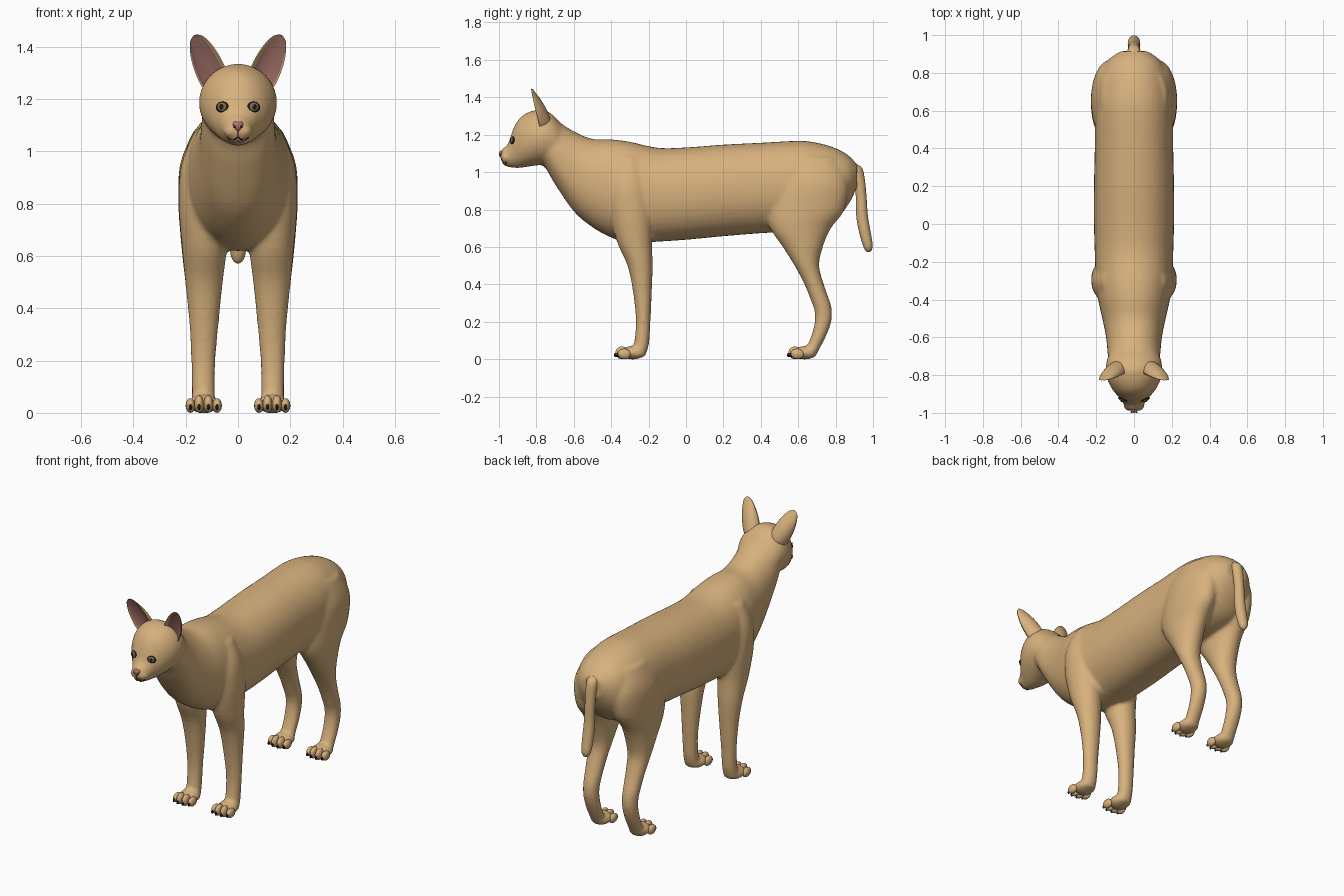
import bpy, bmesh, math
from mathutils import Vector, Matrix

if "Cube" in bpy.data.objects:
    bpy.data.objects.remove(bpy.data.objects["Cube"])


def mat(name, rgb):
    m = bpy.data.materials.new(name)
    m.diffuse_color = (*rgb, 1)
    m.use_nodes = True
    m.node_tree.nodes["Principled BSDF"].inputs["Base Color"].default_value = m.diffuse_color
    return m


FUR = mat("tan fur", (0.68, 0.44, 0.205))
PINK = mat("inner ear pink", (0.36, 0.165, 0.135))
NOSE = mat("nose pink", (0.42, 0.17, 0.14))
BLACK = mat("black", (0.012, 0.011, 0.01))
IRIS = mat("iris brown", (0.22, 0.15, 0.075))
WHITE = mat("eye glint", (0.85, 0.85, 0.82))


def finish(bm, name, *mats):
    bmesh.ops.recalc_face_normals(bm, faces=bm.faces)
    me = bpy.data.meshes.new(name)
    bm.to_mesh(me)
    bm.free()
    for m in mats:
        me.materials.append(m)
    for p in me.polygons:
        p.use_smooth = True
    ob = bpy.data.objects.new(name, me)
    bpy.context.collection.objects.link(ob)
    return ob


def spline(rows, n=4):
    out = []
    for i in range(len(rows) - 1):
        a, b = rows[max(i - 1, 0)], rows[i]
        c, d = rows[i + 1], rows[min(i + 2, len(rows) - 1)]
        for k in range(n):
            t = k / n
            out.append([0.5 * (2 * q + (r - p) * t + (2 * p - 5 * q + 4 * r - s) * t * t
                               + (3 * q - p - 3 * r + s) * t ** 3)
                        for p, q, r, s in zip(a, b, c, d)])
    return out + [list(rows[-1])]


def loft(bm, rings):
    vs = [[bm.verts.new(p) for p in r] for r in rings]
    n = len(vs[0])
    for a, b in zip(vs, vs[1:]):
        for i in range(n):
            j = (i + 1) % n
            f = bm.faces.new((a[i], a[j], b[j], b[i]))
            f.material_index = 0
    bm.faces.new(vs[0])
    bm.faces.new(vs[-1])
    return vs


def sup(v, e):
    return math.copysign(abs(v) ** e, v)


def circle(n, e=1.0):
    return [(sup(math.cos(2 * math.pi * i / n), e), sup(math.sin(2 * math.pi * i / n), e)) for i in range(n)]


def along_y(bm, rows, e=1.0):      # rows: y, top, bottom, half width
    loft(bm, [[(c * w, y, (t + b) / 2 + s * (t - b) / 2) for c, s in circle(40, e)]
              for y, t, b, w in spline(rows)])


def along_z(bm, rows, side=1, n=32):     # rows: z, y front, y back, x inner, x outer
    loft(bm, [[(side * ((p + q) / 2 + c * (q - p) / 2), (f + k) / 2 + s * (k - f) / 2, z)
               for c, s in circle(n)] for z, f, k, p, q in spline(rows)])


def ball(bm, loc, size, rot=None, seg=20):
    m = Matrix.Translation(loc) @ (rot or Matrix()) @ Matrix.Diagonal((*size, 1))
    return bmesh.ops.create_uvsphere(bm, u_segments=seg, v_segments=seg // 2, radius=1, matrix=m)["verts"]


# body: trunk, head and legs fused into one smooth skin
bm = bmesh.new()
along_y(bm, [(-.80, 1.27, 1.07, .09), (-.75, 1.295, 1.02, .125), (-.70, 1.28, .935, .138),
             (-.60, 1.218, .79, .148), (-.50, 1.177, .705, .168), (-.40, 1.175, .65, .19),
             (-.30, 1.162, .62, .203), (-.15, 1.13, .628, .208), (0, 1.132, .638, .212),
             (.2, 1.147, .657, .212), (.4, 1.157, .673, .208), (.6, 1.167, .685, .208),
             (.7, 1.157, .70, .198), (.8, 1.128, .745, .176), (.87, 1.088, .83, .135),
             (.915, 1.04, .92, .07)], .93)
along_y(bm, [(-.99, 1.115, 1.07, .016), (-.975, 1.13, 1.045, .04), (-.95, 1.155, 1.028, .056),
             (-.92, 1.24, 1.022, .078), (-.88, 1.298, 1.023, .112), (-.82, 1.328, 1.033, .142),
             (-.76, 1.333, 1.04, .149), (-.70, 1.295, 1.05, .137), (-.64, 1.22, 1.06, .1)])
ball(bm, (0, -.948, 1.047), (.034, .027, .02))
FRONT = [(.012, -.29, -.22, .085, .18), (.08, -.278, -.198, .088, .177), (.2, -.268, -.19, .086, .179),
         (.35, -.282, -.183, .073, .187), (.5, -.313, -.178, .058, .202), (.63, -.37, -.182, .043, .214),
         (.8, -.41, -.178, .04, .227), (.95, -.41, -.2, .04, .217), (1.08, -.37, -.24, .05, .165)]
HIND = [(.012, .62, .69, .085, .18), (.06, .642, .717, .088, .177), (.13, .672, .752, .087, .178),
        (.2, .688, .777, .087, .178), (.25, .688, .78, .086, .179), (.3, .673, .772, .084, .182),
        (.4, .633, .737, .077, .19), (.5, .58, .712, .066, .202), (.6, .517, .732, .05, .213),
        (.7, .45, .775, .038, .222), (.8, .43, .848, .03, .228), (.95, .46, .865, .03, .222),
        (1.08, .52, .8, .05, .17)]
for s in (1, -1):
    along_z(bm, FRONT, s)
    along_z(bm, HIND, s)
    ball(bm, (s * .024, -.965, 1.077), (.032, .026, .025))
    for y in (-.285, .635):
        ball(bm, (s * .131, y, .034), (.06, .068, .036))
body = finish(bm, "body", FUR)
r = body.modifiers.new("fuse", 'REMESH')
r.mode, r.voxel_size, r.use_smooth_shade = 'VOXEL', .0105, True
sm = body.modifiers.new("soften", 'SMOOTH')
sm.factor, sm.iterations = .5, 7
dg = bpy.context.evaluated_depsgraph_get()
skin = bpy.data.meshes.new_from_object(body.evaluated_get(dg))
body.modifiers.clear()
body.data = skin
skin.materials.clear()
skin.materials.append(FUR)
for p in skin.polygons:
    p.use_smooth = True
    p.material_index = 0
bpy.context.view_layer.update()


def face_point(x, z):      # point and normal on the face seen from the front
    ok, loc, nor, _ = body.ray_cast(Vector((x, -2, z)), Vector((0, 1, 0)))
    return (loc, nor) if ok else (Vector((x, -.93, z)), Vector((0, -1, 0)))


# tail
bm = bmesh.new()
along_z(bm, [(1.045, .86, .91, -.025, .025), (1.02, .86, .942, -.035, .035), (.96, .895, .956, -.032, .032),
             (.87, .908, .965, -.03, .03), (.77, .91, .972, -.032, .032), (.68, .925, .987, -.033, .033),
             (.61, .945, .998, -.029, .029), (.582, .958, .992, -.018, .018), (.572, .97, .982, -.005, .005)])
finish(bm, "tail", FUR)

# ears: cupped shells, pink inside
EAR = [(-.1, .045, .05), (.1, .055, .058), (.3, .057, .053), (.5, .054, .044), (.7, .046, .03),
       (.86, .034, .016), (.95, .022, .009), (1, .006, .003)]
for s, side in ((1, "left"), (-1, "right")):
    bm = bmesh.new()
    rings, N = [], 14
    for t, w, d in spline(EAR):
        c = Vector((.082 + .083 * t, -.78 - .048 * t, 1.255 + .19 * t))
        ring = []
        for i in range(2 * N):
            out = i <= N
            a = math.pi * (i if out else 2 * N - i) / N
            k, h = (1, 1) if out else (.93, .5)
            p = c + Vector((.91, 0, -.41)) * w * k * math.cos(a) + Vector((0, 1, .2)) * d * h * math.sin(a)
            ring.append((s * p.x, p.y, p.z))
        rings.append(ring)
    vs = loft(bm, rings)
    bm.verts.index_update()
    for f in bm.faces:
        ids = [v.index % (2 * N) for v in f.verts]
        if len(f.verts) == 4 and min(ids) >= N + 3 and max(ids) <= 2 * N - 1:
            f.material_index = 1
    finish(bm, side + "_ear", FUR, PINK)

# toes and claws
for name, y0 in (("front", -.342), ("hind", .583)):
    toes, claws = bmesh.new(), bmesh.new()
    for s in (1, -1):
        for dx, dy, h in ((-.051, .012, .028), (-.018, 0, .034), (.018, 0, .034), (.051, .012, .028)):
            x = s * (.131 + dx)
            ball(toes, (x, y0 + dy, h), (.0185, .036, h), Matrix.Rotation(-.12, 4, 'X'), 16)
            ball(claws, (x, y0 + dy - .033, .022), (.006, .010, .012), None, 10)
    finish(toes, name + "_toes", FUR)
    finish(claws, name + "_claws", BLACK)

# eyes: dark rim, iris, pupil, glint
for s, side in ((1, "left"), (-1, "right")):
    loc, nor = face_point(s * .06, 1.17)
    nor = (nor + Vector((0, -.7, 0))).normalized()
    rot = nor.to_track_quat('Z', 'Y').to_matrix().to_4x4()
    for part, rx, ry, lift, m in (("rim", .026, .021, .0, BLACK), ("iris", .019, .0175, .003, IRIS),
                                  ("pupil", .010, .0125, .0055, BLACK)):
        bm = bmesh.new()
        ball(bm, loc + nor * lift, (rx, ry, .008), rot)
        finish(bm, side + "_eye_" + part, m)
    bm = bmesh.new()
    ball(bm, loc + nor * .013 + Vector((-.005, 0, .006)), (.003, .003, .002), rot, 8)
    finish(bm, side + "_eye_glint", WHITE)

# nose: wedge narrowing downward, with nostrils
bm = bmesh.new()
loc, _ = face_point(0, 1.097)
for v in ball(bm, (0, loc.y + .003, 1.097), (.024, .014, .02)):
    v.co.x *= 0.75 + (v.co.z - 1.097) * 22
finish(bm, "nose", NOSE)
bm = bmesh.new()
for s in (1, -1):
    ball(bm, (s * .013, loc.y - .007, 1.094), (.005, .004, .004), None, 10)
finish(bm, "nostrils", BLACK)


# mouth: dark line and pink lower lip laid on the muzzle
def line(name, pts, rad, m):
    bm = bmesh.new()
    pts = [face_point(x, z)[0] for x, z in pts]
    rings = []
    for i, p in enumerate(pts):
        d = (pts[min(i + 1, len(pts) - 1)] - pts[max(i - 1, 0)]).normalized()
        u = d.cross(Vector((0, 1, 0))).normalized()
        w = d.cross(u)
        rings.append([p + u * rad * c + w * rad * k for c, k in circle(8)])
    loft(bm, rings)
    finish(bm, name, m)


curve = [(x / 100, 1.056 - .012 * abs(math.sin(abs(x) * .75)) * (abs(x) < 4.2)) for x in
         [k * .5 for k in range(-8, 9)]]
line("mouth_line", curve, .0025, BLACK)
line("lower_lip", [(x * .6, z - .006) for x, z in curve], .0045, NOSE)
line("lip_groove", [(0, 1.08 - .004 * k) for k in range(7)], .002, BLACK)
